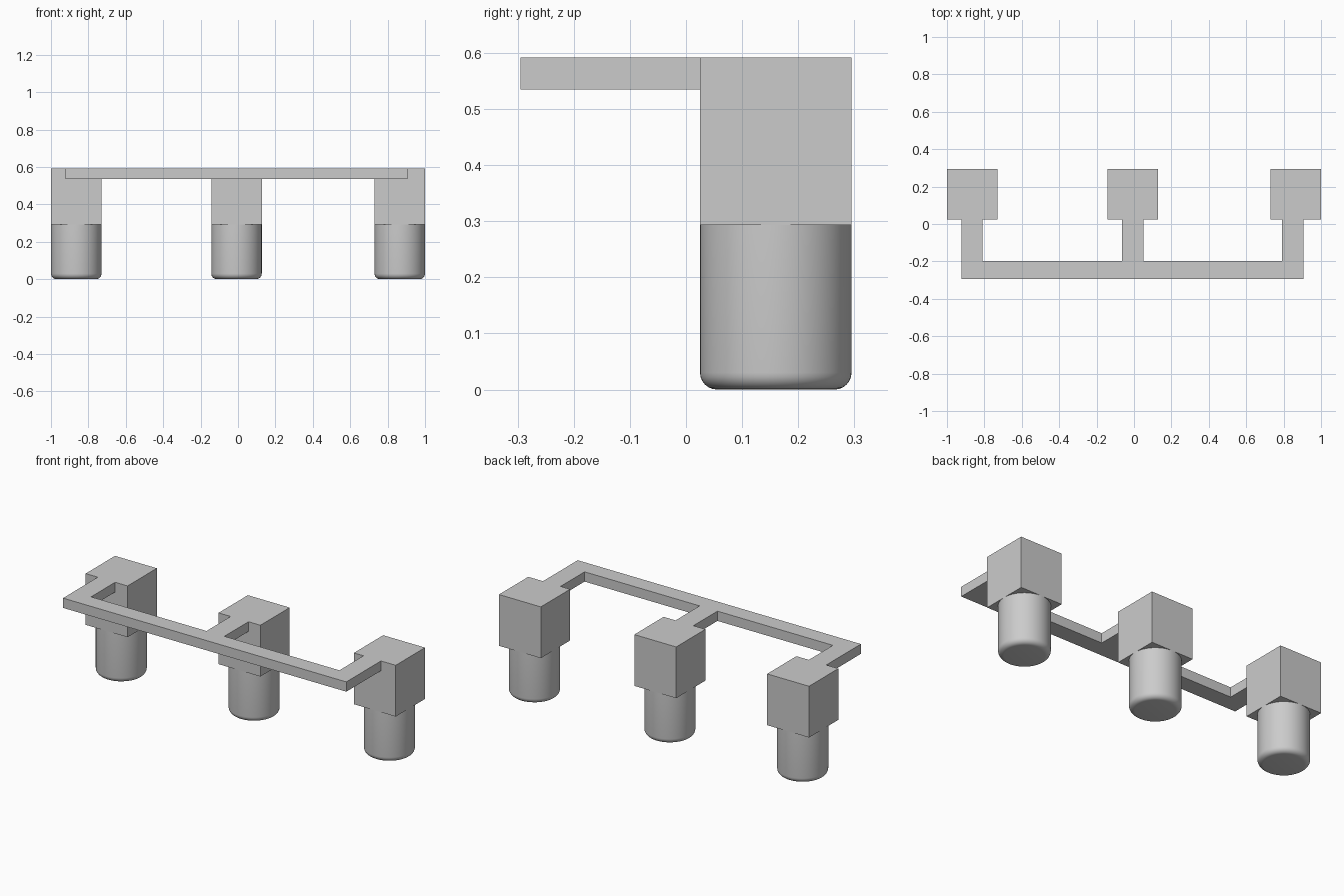
import bpy, bmesh, math

if "Cube" in bpy.data.objects:
    bpy.data.objects.remove(bpy.data.objects["Cube"])

grey = bpy.data.materials.new("plain grey")
grey.diffuse_color = (0.6, 0.6, 0.6, 1)
grey.use_nodes = True
grey.node_tree.nodes["Principled BSDF"].inputs["Base Color"].default_value = grey.diffuse_color

SIZE, Y0, Y1 = 0.27, 0.025, 0.295      # block footprint
TOP, MID = 0.592, 0.293                # block top and underside
CENTRES = {"left": -0.865, "middle": -0.008, "right": 0.865}


def finish(bm, name):
    bmesh.ops.recalc_face_normals(bm, faces=bm.faces)
    mesh = bpy.data.meshes.new(name)
    bm.to_mesh(mesh)
    bm.free()
    mesh.materials.append(grey)
    obj = bpy.data.objects.new(name, mesh)
    bpy.context.collection.objects.link(obj)
    return obj


def prism(name, outline, z0, z1):
    """Extrude a flat outline from z0 up to z1."""
    bm = bmesh.new()
    face = bm.faces.new([bm.verts.new((x, y, z0)) for x, y in outline])
    up = bmesh.ops.extrude_face_region(bm, geom=[face])["geom"]
    bmesh.ops.translate(bm, vec=(0, 0, z1 - z0),
                        verts=[v for v in up if isinstance(v, bmesh.types.BMVert)])
    return finish(bm, name)


def peg(name, x):
    """Round foot with a rounded lower rim."""
    bm = bmesh.new()
    r, fillet, n = SIZE / 2, 0.03, 6
    profile = [(0, 0)]
    for i in range(n + 1):
        a = math.pi / 2 * i / n
        profile.append((r - fillet + fillet * math.sin(a), fillet - fillet * math.cos(a)))
    profile += [(r, MID), (0, MID)]
    verts = [bm.verts.new((x + px, (Y0 + Y1) / 2, pz)) for px, pz in profile]
    edges = [bm.edges.new(pair) for pair in zip(verts, verts[1:])]
    bmesh.ops.spin(bm, geom=verts + edges, cent=(x, (Y0 + Y1) / 2, 0),
                   axis=(0, 0, 1), angle=math.tau, steps=64)
    bmesh.ops.remove_doubles(bm, verts=bm.verts, dist=1e-5)
    obj = finish(bm, name)
    bpy.ops.object.select_all(action='DESELECT')
    obj.select_set(True)
    bpy.context.view_layer.objects.active = obj
    bpy.ops.object.shade_smooth_by_angle(angle=math.radians(30))


# Square blocks, each standing on a round peg
for side, x in CENTRES.items():
    h = SIZE / 2
    prism(side + "_block", [(x - h, Y0), (x + h, Y0), (x + h, Y1), (x - h, Y1)], MID, TOP)
    peg(side + "_peg", x)

# Connecting rail with three arms, one outline
FRONT, INNER = -0.295, -0.197
prism("rail", [(-0.922, FRONT), (0.905, FRONT), (0.905, Y0), (0.792, Y0),
               (0.792, INNER), (0.05, INNER), (0.05, Y0), (-0.065, Y0),
               (-0.065, INNER), (-0.81, INNER), (-0.81, Y0), (-0.922, Y0)], 0.535, TOP)
